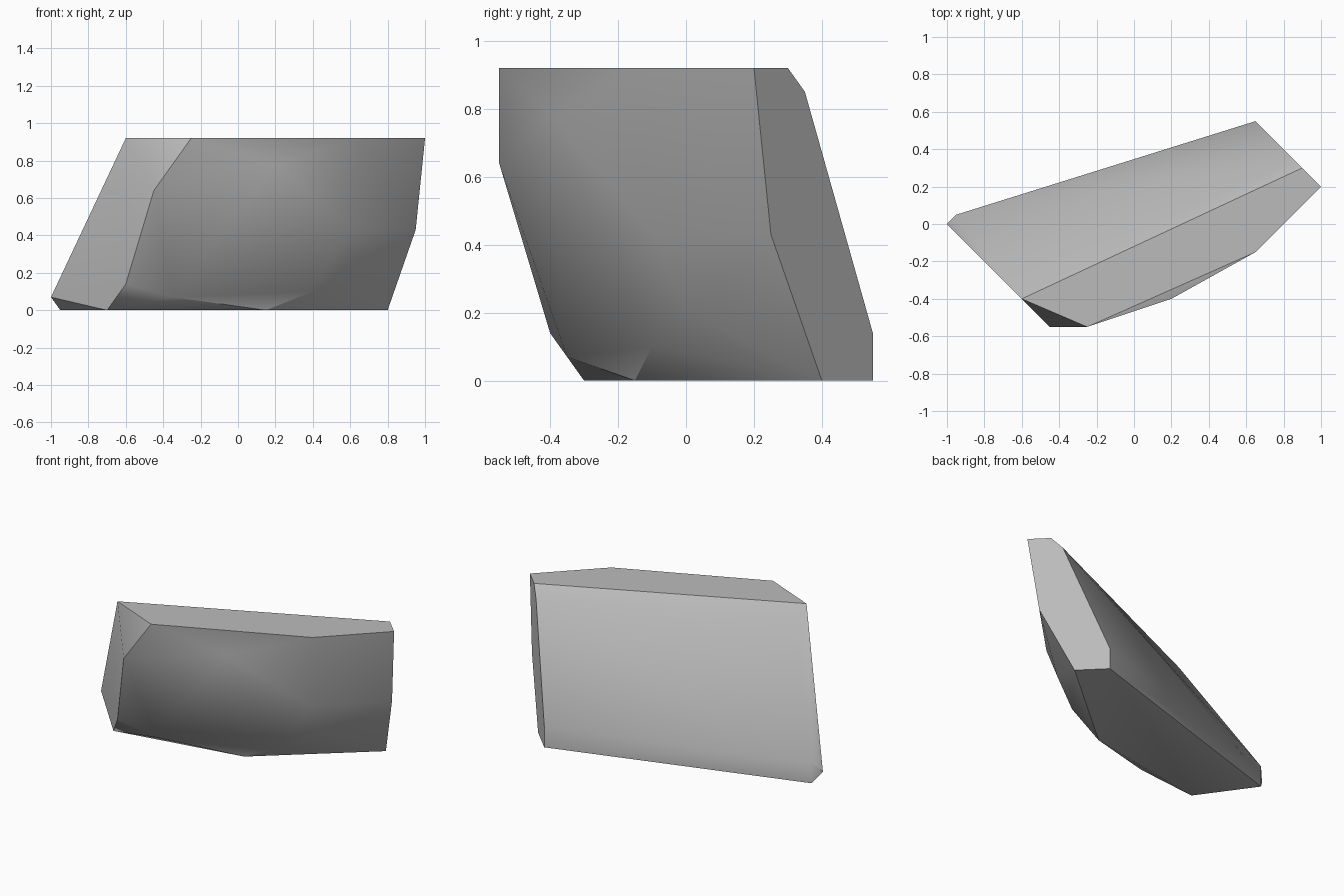
import bpy
import bmesh
import math

cube = bpy.data.objects.get("Cube")
if cube:
    bpy.data.objects.remove(cube, do_unlink=True)

# Stone colour
stone = bpy.data.materials.new("stone_grey")
stone.use_nodes = True
grey = (0.5, 0.5, 0.5, 1.0)
stone.diffuse_color = grey
stone.node_tree.nodes["Principled BSDF"].inputs["Base Color"].default_value = grey

# Outlines of the rock, by region
TOP, LOW = 0.92, 0.14
top_outline = [(-.6, -.4), (-.25, -.55), (.65, -.15), (1, .2), (.9, .3)]
base_outline = [(-.7, -.3), (.15, -.15), (.8, .4), (.65, .55), (-.95, .05)]
left_end = [(-.45, -.55, .64), (-.6, -.4, LOW), (-1, 0, .07)]
right_end = [(.95, .25, .43)]
back_bevel = [(-.6, -.3, .85), (.85, .35, .85), (.65, .55, LOW), (-.95, .05, LOW)]
front_bulge = [(.2, -.4, .78), (-.35, -.35, .07), (.6, 0, .21),
               (.6, -.1, .43), (.4, -.1, .1)]

points = [(x, y, TOP) for x, y in top_outline]
points += [(x, y, 0) for x, y in base_outline]
points += left_end + right_end + back_bevel + front_bulge

# Skin the outlines as one chiselled convex block
bm = bmesh.new()
for p in points:
    bm.verts.new(p)
hull = bmesh.ops.convex_hull(bm, input=bm.verts[:])
spare = {v for v in hull["geom_interior"] + hull["geom_unused"]
         if isinstance(v, bmesh.types.BMVert)}
bmesh.ops.delete(bm, geom=list(spare), context="VERTS")
bmesh.ops.dissolve_limit(bm, angle_limit=math.radians(0.5),
                         verts=bm.verts[:], edges=bm.edges[:])
bmesh.ops.recalc_face_normals(bm, faces=bm.faces[:])

mesh = bpy.data.meshes.new("rock")
bm.to_mesh(mesh)
bm.free()
rock = bpy.data.objects.new("rock", mesh)
bpy.context.collection.objects.link(rock)
mesh.materials.append(stone)

# Soft shading over the bulges, crisp around the cut ends
bpy.context.view_layer.objects.active = rock
rock.select_set(True)
bpy.ops.object.shade_smooth_by_angle(angle=math.radians(35))
